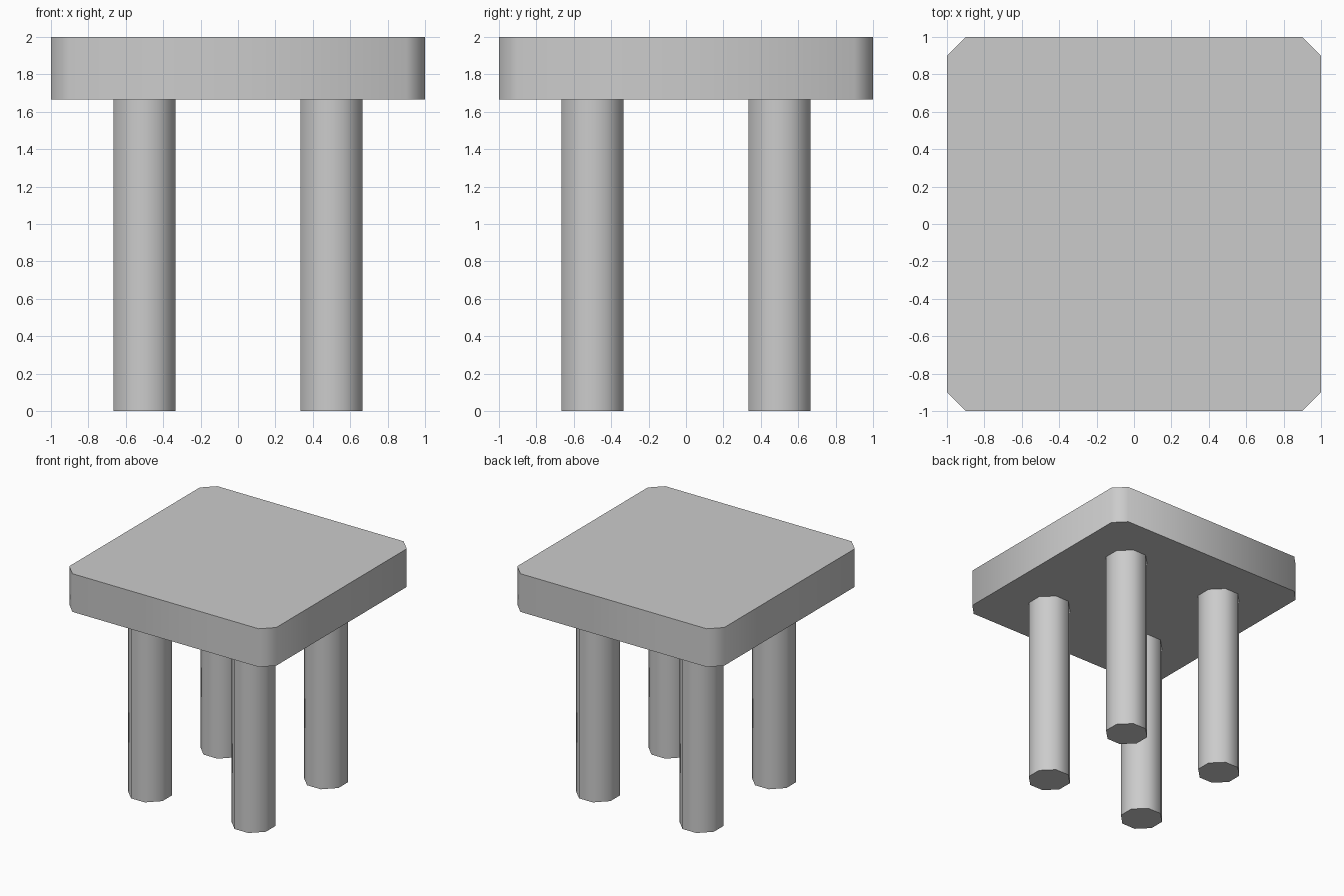
import bpy, bmesh, math

if "Cube" in bpy.data.objects:
    bpy.data.objects.remove(bpy.data.objects["Cube"])

CHAMFER = 0.1
SEAT_BOTTOM = 5 / 3


def chamfered_block(name, x, y, half, z0, z1):
    """Square prism with chamfered vertical corners, smooth around its sides."""
    inner = half - CHAMFER
    outline = [(half, -inner), (half, inner), (inner, half), (-inner, half),
               (-half, inner), (-half, -inner), (-inner, -half), (inner, -half)]
    bm = bmesh.new()
    base = bm.faces.new([bm.verts.new((px, py, z0)) for px, py in outline])
    top = bmesh.ops.extrude_face_region(bm, geom=[base], use_keep_orig=True)["geom"]
    bmesh.ops.translate(bm, vec=(0, 0, z1 - z0),
                        verts=[g for g in top if isinstance(g, bmesh.types.BMVert)])
    bmesh.ops.recalc_face_normals(bm, faces=bm.faces)
    mesh = bpy.data.meshes.new(name)
    bm.to_mesh(mesh)
    bm.free()
    obj = bpy.data.objects.new(name, mesh)
    obj.location = (x, y, 0)
    bpy.context.collection.objects.link(obj)
    bpy.ops.object.select_all(action='DESELECT')
    obj.select_set(True)
    bpy.context.view_layer.objects.active = obj
    bpy.ops.object.shade_smooth_by_angle(angle=math.radians(60))
    return obj


# Seat slab
chamfered_block("seat", 0, 0, 1.0, SEAT_BOTTOM, 2.0)

# Four octagonal legs
for side, x in (("left", -0.5), ("right", 0.5)):
    for end, y in (("front", -0.5), ("back", 0.5)):
        chamfered_block(f"{end}_{side}_leg", x, y, 1 / 6, 0, SEAT_BOTTOM)
